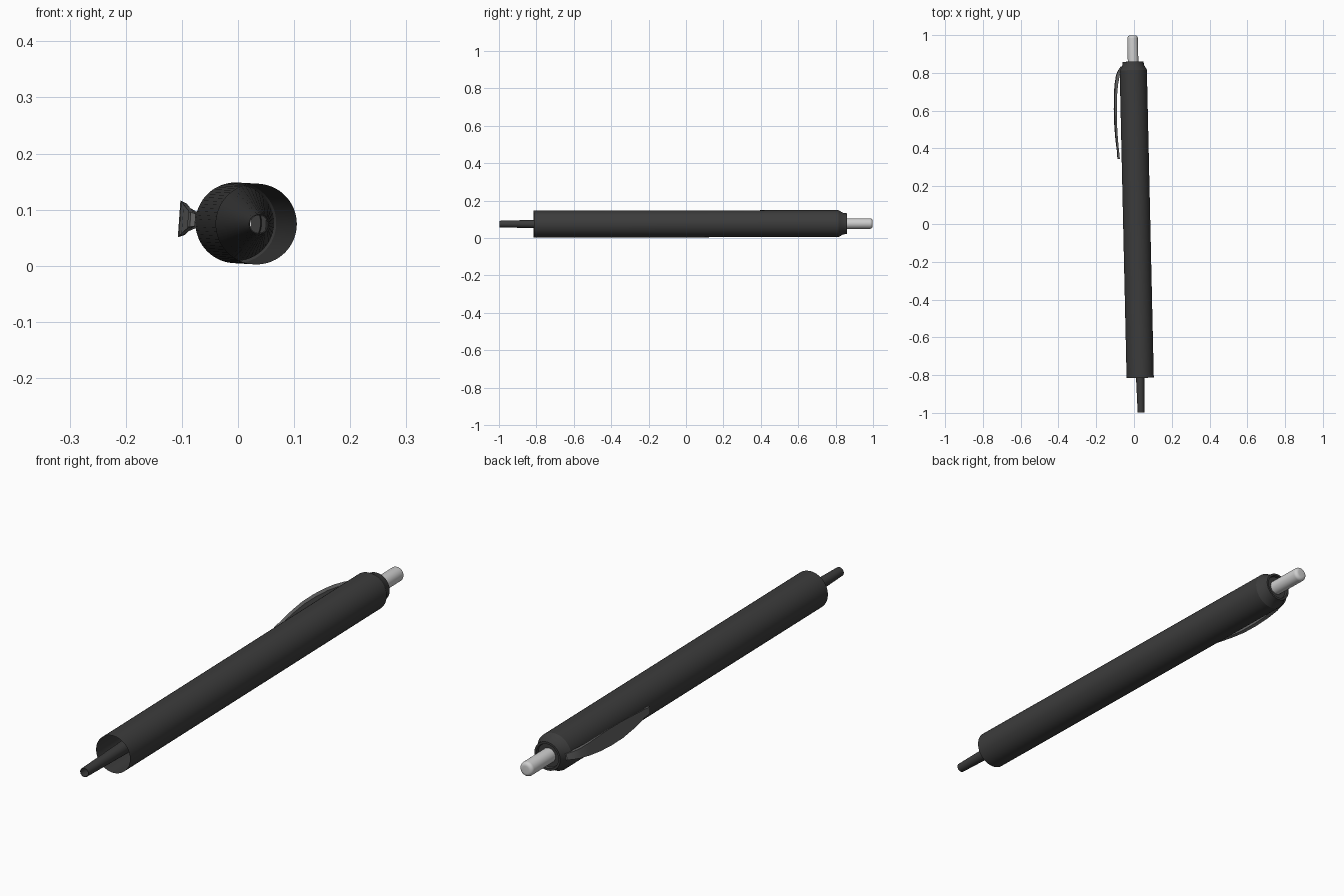
import bpy, bmesh, math
from mathutils import Matrix

if "Cube" in bpy.data.objects:
    bpy.data.objects.remove(bpy.data.objects["Cube"], do_unlink=True)


def material(name, r, g, b, rough=0.5):
    m = bpy.data.materials.new(name)
    m.use_nodes = True
    m.diffuse_color = (r, g, b, 1)
    bsdf = m.node_tree.nodes["Principled BSDF"]
    bsdf.inputs["Base Color"].default_value = (r, g, b, 1)
    bsdf.inputs["Roughness"].default_value = rough
    return m


black = material("matte black", 0.045, 0.045, 0.045)
steel = material("grey steel", 0.13, 0.13, 0.13)
silver = material("light silver", 0.62, 0.62, 0.62)

# The whole pen lies along y, turned slightly off the axis
PLACE = (Matrix.Translation((0.0145, 0, 0.0755))
         @ Matrix.Rotation(0.0225, 4, 'Z') @ Matrix.Rotation(0.0013, 4, 'X'))


def finish(name, bm, mat, angle=30):
    bm.transform(PLACE)
    me = bpy.data.meshes.new(name)
    bm.to_mesh(me)
    bm.free()
    ob = bpy.data.objects.new(name, me)
    me.materials.append(mat)
    bpy.context.collection.objects.link(ob)
    bpy.ops.object.select_all(action='DESELECT')
    ob.select_set(True)
    bpy.context.view_layer.objects.active = ob
    bpy.ops.object.shade_smooth_by_angle(angle=math.radians(angle))
    return ob


def lathe(name, profile, mat, sides=64):
    """Spin (y, radius) points around the pen axis; radius 0 closes an end."""
    bm = bmesh.new()
    verts = [bm.verts.new((r, y, 0)) for y, r in profile]
    edges = [bm.edges.new(pair) for pair in zip(verts, verts[1:])]
    bmesh.ops.spin(bm, geom=verts + edges, cent=(0, 0, 0), axis=(0, 1, 0),
                   angle=math.tau, steps=sides, use_duplicate=False)
    bmesh.ops.remove_doubles(bm, verts=bm.verts, dist=0.0001)
    bmesh.ops.recalc_face_normals(bm, faces=bm.faces)
    return finish(name, bm, mat)


# Open-ended barrel sleeve
lathe("barrel", [(-0.815, 0.072), (0.815, 0.072)], black)

# Chamfered collar with a shallow recess around the button
lathe("collar", [(0.815, 0.072), (0.84, 0.058), (0.86, 0.055),
                 (0.86, 0.047), (0.85, 0.045), (0.85, 0.026)], black)

# Long hollow cone running inside the barrel and out to the tip
lathe("tip_cone", [(0.81, 0.068), (-0.8, 0.0225), (-0.998, 0.0175),
                   (-0.998, 0.0155), (-0.8, 0.0205)], black, 48)

# Push button with a rounded end
bevel = [(0.984 + 0.014 * math.sin(t), 0.014 + 0.014 * math.cos(t))
         for t in (i * math.pi / 12 for i in range(7))]
lathe("push_button", [(0.80, 0), (0.80, 0.028)] + bevel + [(0.998, 0)], silver, 48)

# Bowed, leaf-shaped clip: y, outer distance, half width, thickness
stations = [(0.835, 0.066, 0.012, 0.012), (0.815, 0.08, 0.015, 0.018),
            (0.79, 0.091, 0.018, 0.018), (0.74, 0.1, 0.024, 0.016),
            (0.68, 0.104, 0.03, 0.013), (0.61, 0.106, 0.033, 0.012),
            (0.54, 0.106, 0.032, 0.011), (0.47, 0.103, 0.026, 0.011),
            (0.41, 0.098, 0.019, 0.01), (0.385, 0.095, 0.016, 0.009),
            (0.365, 0.096, 0.014, 0.013), (0.345, 0.092, 0.013, 0.009)]
bm = bmesh.new()
rings = []
for y, d, w, t in stations:
    section = [(-d, w), (-d, -w), (t - d, -w * 0.85), (t - d, w * 0.85)]
    rings.append([bm.verts.new((x, y, z)) for x, z in section])
for a, b in zip(rings, rings[1:]):
    for i in range(4):
        j = (i + 1) % 4
        bm.faces.new((a[i], a[j], b[j], b[i]))
bm.faces.new(rings[0])
bm.faces.new(rings[-1])
bmesh.ops.recalc_face_normals(bm, faces=bm.faces)
bm.transform(Matrix.Rotation(0.07, 4, 'Y'))
finish("clip", bm, steel)
